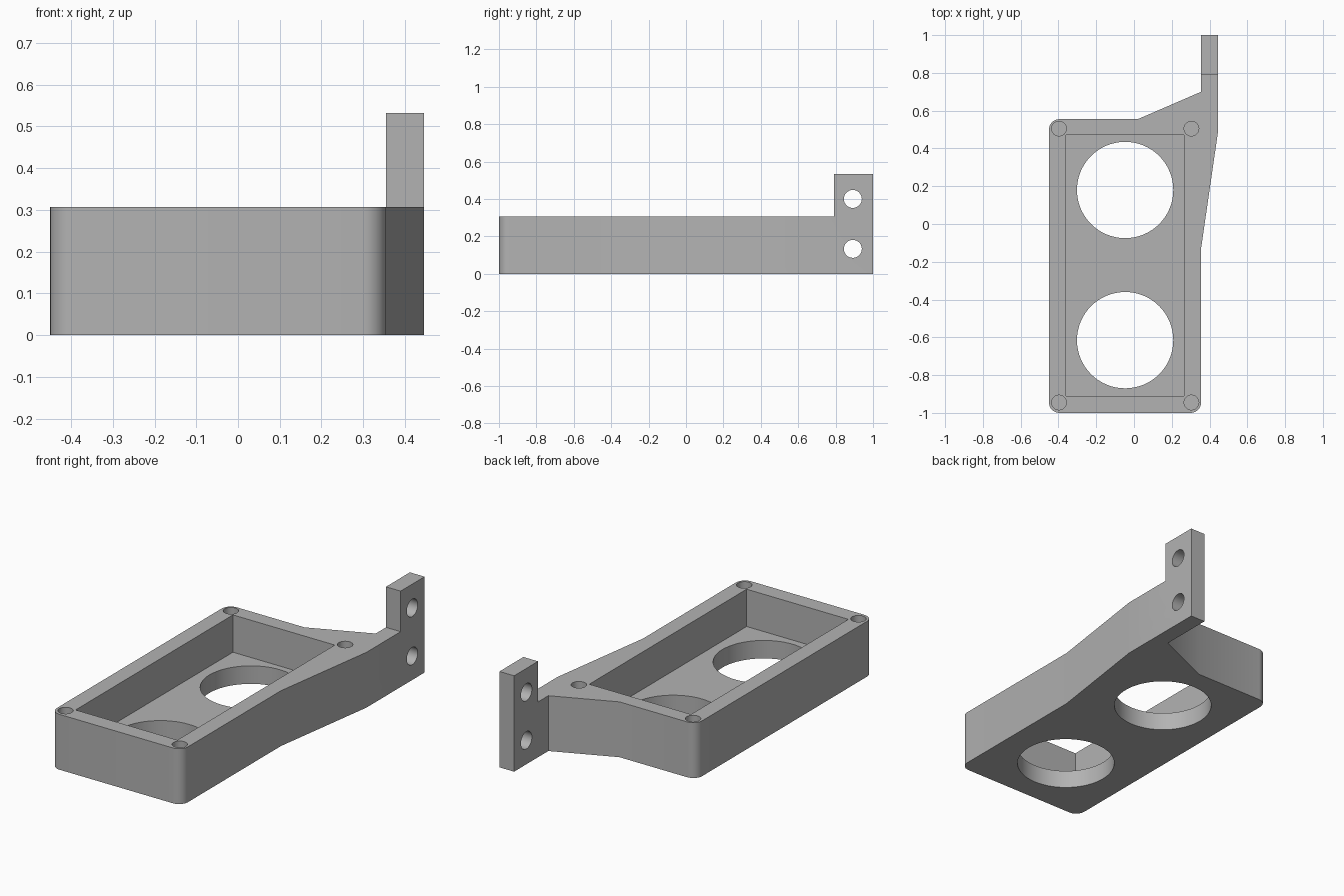
import bpy, bmesh, math
from mathutils import Matrix

cube = bpy.data.objects.get("Cube")
if cube:
    bpy.data.objects.remove(cube)

BODY_H, TAB_H, FLOOR = 0.307, 0.532, 0.1

grey = bpy.data.materials.new("plain_grey")
grey.use_nodes = True
grey.diffuse_color = (0.45, 0.45, 0.45, 1)
grey.node_tree.nodes["Principled BSDF"].inputs["Base Color"].default_value = (0.45, 0.45, 0.45, 1)


def make_object(name, bm):
    bmesh.ops.recalc_face_normals(bm, faces=bm.faces)
    mesh = bpy.data.meshes.new(name)
    bm.to_mesh(mesh)
    bm.free()
    mesh.materials.append(grey)
    obj = bpy.data.objects.new(name, mesh)
    bpy.context.collection.objects.link(obj)
    return obj


def box_cutter(name, x0, x1, y0, y1, z0, z1):
    bm = bmesh.new()
    bmesh.ops.create_cube(bm, size=1)
    bmesh.ops.scale(bm, verts=bm.verts, vec=(x1 - x0, y1 - y0, z1 - z0))
    bmesh.ops.translate(bm, verts=bm.verts, vec=((x0 + x1) / 2, (y0 + y1) / 2, (z0 + z1) / 2))
    return make_object(name, bm)


def round_cutter(name, centre, radius, depth, axis="Z", sides=48):
    matrix = Matrix.Translation(centre)
    if axis == "X":
        matrix = matrix @ Matrix.Rotation(math.pi / 2, 4, "Y")
    bm = bmesh.new()
    bmesh.ops.create_cone(bm, cap_ends=True, segments=sides, radius1=radius,
                          radius2=radius, depth=depth, matrix=matrix)
    return make_object(name, bm)


# Housing and side arm share one outline
outline = [(-0.45, -1), (0.355, -1), (0.355, -0.13), (0.445, 0.49), (0.445, 0.79),
           (0.445, 1), (0.355, 1), (0.355, 0.79), (0.355, 0.70), (0.02, 0.555), (-0.45, 0.555)]
bm = bmesh.new()
base = bm.faces.new([bm.verts.new((x, y, 0)) for x, y in outline])
top = bmesh.ops.extrude_face_region(bm, geom=[base], use_keep_orig=True)["geom"]
bmesh.ops.translate(bm, verts=[v for v in top if isinstance(v, bmesh.types.BMVert)],
                    vec=(0, 0, BODY_H))

# Upright mounting tab raised from the end of the arm
split = [v for v in bm.verts if v.co.z > 0.1 and abs(v.co.y - 0.79) < 0.001]
bmesh.ops.connect_verts(bm, verts=split)
tab = [f for f in bm.faces if all(v.co.z > 0.1 and v.co.y > 0.78 for v in f.verts)]
raised = bmesh.ops.extrude_face_region(bm, geom=tab)["geom"]
bmesh.ops.translate(bm, verts=[v for v in raised if isinstance(v, bmesh.types.BMVert)],
                    vec=(0, 0, TAB_H - BODY_H))
bmesh.ops.dissolve_limit(bm, angle_limit=0.01, verts=bm.verts, edges=bm.edges)

# Rounded corners of the housing
corners = [(-0.45, -1), (0.355, -1), (-0.45, 0.555)]
edges = [e for e in bm.edges if any(
    all(math.hypot(v.co.x - x, v.co.y - y) < 0.001 for v in e.verts) for x, y in corners)]
bmesh.ops.bevel(bm, geom=edges, offset=0.055, segments=8, profile=0.5, affect="EDGES")
bracket = make_object("housing_bracket", bm)

# Pocket, large openings, blind screw holes and tab holes
cutters = [box_cutter("pocket_cutter", -0.36, 0.265, -0.91, 0.47, FLOOR, 0.5)]
for y in (-0.615, 0.18):
    cutters.append(round_cutter("opening_cutter", (-0.047, y, 0), 0.255, 0.5, sides=64))
for x in (-0.397, 0.304):
    for y in (-0.945, 0.505):
        cutters.append(round_cutter("screw_hole_cutter", (x, y, BODY_H), 0.039, 0.4, sides=32))
for z in (0.133, 0.4):
    cutters.append(round_cutter("tab_hole_cutter", (0.4, 0.892, z), 0.048, 0.4, "X", 32))

for cutter in cutters:
    cutter.hide_render = True
    mod = bracket.modifiers.new(cutter.name, "BOOLEAN")
    mod.operation = "DIFFERENCE"
    mod.solver = "EXACT"
    mod.object = cutter

# Bake the cuts and drop the cutters
evaluated = bracket.evaluated_get(bpy.context.evaluated_depsgraph_get())
cut_mesh = bpy.data.meshes.new_from_object(evaluated)
bracket.modifiers.clear()
bracket.data = cut_mesh
for cutter in cutters:
    bpy.data.objects.remove(cutter)

for obj in bpy.context.selected_objects:
    obj.select_set(False)
bracket.select_set(True)
bpy.context.view_layer.objects.active = bracket
bpy.ops.object.shade_smooth_by_angle(angle=math.radians(25))
